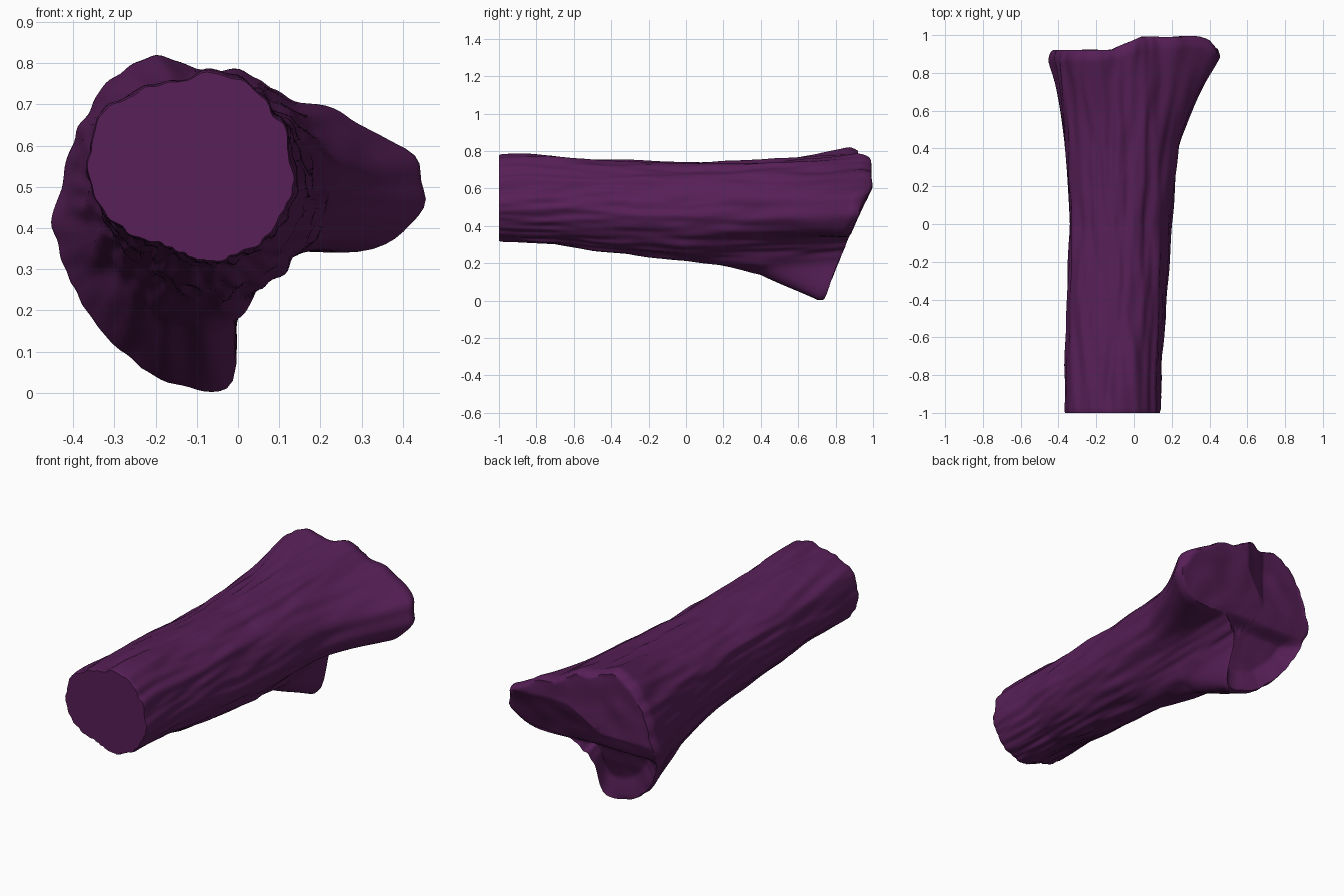
import bpy, bmesh, math
from mathutils import Vector, noise

if "Cube" in bpy.data.objects:
    bpy.data.objects.remove(bpy.data.objects["Cube"])

CX, CZ = -0.1, 0.47          # axis the outlines are measured around
N, M, RINGS = 160, 120, 28   # points around, sections along, end-face rings

# Cross-section outlines (x, z) along the trunk
CUT = [(-.375, .55), (-.345, .68), (-.25, .735), (-.12, .765), (-.07, .785), (0, .765), (.07, .71),
       (.12, .63), (.14, .52), (.125, .45), (.07, .375), (0, .33), (-.05, .31), (-.1, .32),
       (-.2, .36), (-.27, .39), (-.345, .46)]
MID = [(-.34, .5), (-.33, .63), (-.25, .7), (-.1, .74), (.02, .72), (.12, .66), (.18, .57),
       (.2, .48), (.18, .38), (.12, .3), (.05, .25), (-.05, .215), (-.15, .24), (-.25, .32), (-.32, .41)]
NECK = [(-.365, .5), (-.35, .63), (-.25, .72), (-.1, .75), (.05, .73), (.16, .66), (.23, .56),
        (.24, .46), (.2, .37), (.12, .32), (.05, .25), (0, .17), (-.07, .14), (-.18, .17),
        (-.27, .25), (-.34, .37)]
FLARE = [(.455, .45), (.41, .385), (.3, .34), (.2, .345), (.09, .335), (.02, .27), (-.01, .2), (0, .11),
         (-.005, .02), (-.06, -.005), (-.14, .01), (-.25, .07), (-.35, .17), (-.42, .3), (-.455, .4),
         (-.43, .52), (-.40, .64), (-.33, .73), (-.27, .79), (-.2, .825), (-.12, .80), (-.05, .78),
         (0, .795), (.07, .75), (.15, .7), (.22, .7), (.3, .65), (.38, .61), (.44, .57)]


def radii(pts):
    """Radius of a closed outline at N even angles, lightly smoothed."""
    out = []
    for i in range(N):
        a = 2 * math.pi * i / N
        d = Vector((math.cos(a), math.sin(a)))
        best = 0.0
        for p, q in zip(pts, pts[1:] + pts[:1]):
            p, q = Vector(p) - Vector((CX, CZ)), Vector(q) - Vector((CX, CZ))
            e = q - p
            den = d.x * e.y - d.y * e.x
            if abs(den) < 1e-9:
                continue
            r = (p.x * e.y - p.y * e.x) / den
            s = (p.x * d.y - p.y * d.x) / den
            if r > 0 and -1e-6 <= s <= 1 + 1e-6:
                best = max(best, r)
        out.append(best)
    for _ in range(2):
        out = [(out[i - 1] + 2 * out[i] + out[(i + 1) % N]) / 4 for i in range(N)]
    return out


def mix(a, b, t):
    return [p + (q - p) * t for p, q in zip(a, b)]


cut, mid = radii(CUT), radii(MID)
KEYS = [(-1.0, cut), (-0.7, mix(cut, mid, 0.12)), (-0.5, mix(cut, mid, 0.5)),
        (0.0, mid), (0.4, radii(NECK)), (1.0, radii(FLARE))]


def radius(i, u):
    """Outline radius at u, from -1 (cut) to 1 (flared end)."""
    up = math.sin(2 * math.pi * i / N)
    for (u0, r0), (u1, r1) in zip(KEYS, KEYS[1:]):
        if u <= u1 + 1e-9:
            t = (u - u0) / (u1 - u0)
            lip = 0.0
            if u1 == 1.0:                      # flare opens, then rounds over at the rim
                lip = 0.022 * max((t - 0.88) / 0.12, 0) ** 2 * (0.6 + 0.4 * up)
                t = min(t / 0.92, 1) ** (1.3 + 0.3 * min(up, 0))
            return r0[i] + (r1[i] - r0[i]) * t - lip


def end_y(x, z):
    """Where the broken end lies."""
    if z < 0.36:
        return 0.735 + 0.145 * max(z, 0) / 0.36
    upper = 0.92 + 0.07 * min(max((x + 0.12) / 0.16, 0), 1)
    upper -= 0.06 * min(max((x - 0.38) / 0.07, 0), 1)
    return min(0.88 + 0.11 * (z - 0.36) / 0.24, upper)


def bark(i, y):
    a = 2 * math.pi * i / N
    c, s = math.cos(a), math.sin(a)
    return (0.009 * noise.noise(Vector((c * 4, y * 2.2, s * 4)))
            + 0.012 * noise.noise(Vector((c * 7 + 7, y * 4, s * 7))))


bm = bmesh.new()


def ring(fn):
    return [bm.verts.new(fn(i, math.cos(2 * math.pi * i / N), math.sin(2 * math.pi * i / N)))
            for i in range(N)]


def bridge(a, b):
    for i in range(N):
        j = (i + 1) % N
        bm.faces.new((a[i], a[j], b[j], b[i]))


# Trunk wall: sections stretch so the last one lands on the broken rim
rim_y = [end_y(CX + r * math.cos(2 * math.pi * i / N), CZ + r * math.sin(2 * math.pi * i / N))
         for i, r in enumerate(KEYS[-1][1])]
for _ in range(2):
    rim_y = [(rim_y[i - 1] + 2 * rim_y[i] + rim_y[(i + 1) % N]) / 4 for i in range(N)]


def wall_point(k):
    u = -1 + 2 * k / M

    def fn(i, c, s):
        y = u if u < 0.4 else 0.4 + (u - 0.4) / 0.6 * (rim_y[i] - 0.4)
        r = radius(i, u) + bark(i, y)
        if k == 0:
            r -= 0.004
        return (CX + r * c, y, max(CZ + r * s, 0))
    return fn


rows = [ring(wall_point(k)) for k in range(M + 1)]
for a, b in zip(rows, rows[1:]):
    bridge(a, b)
bm.faces.new(rows[0][::-1])

# Broken end face: flat above, scooped out below the ledge
prev = rows[-1]
rim = [v.co.copy() for v in prev]
for k in range(1, RINGS):
    f = 1 - k / RINGS

    def cap(i, c, s):
        x, z = CX + (rim[i].x - CX) * f, CZ + (rim[i].z - CZ) * f
        y = end_y(x, z)
        if z < 0.36:
            y -= 0.06 * min((1 - f) / 0.25, 1) * min((0.36 - z) / 0.03, 1)
        return (x, y + 0.008 * noise.noise(Vector((x * 9, 3, z * 9))), z)
    cur = ring(cap)
    bridge(prev, cur)
    prev = cur
bm.faces.new(prev)

bmesh.ops.recalc_face_normals(bm, faces=bm.faces)
mesh = bpy.data.meshes.new("broken_log")
bm.to_mesh(mesh)
bm.free()
log = bpy.data.objects.new("broken_log", mesh)
bpy.context.collection.objects.link(log)

# Dark purple surface, smooth with sharp broken edges
mat = bpy.data.materials.new("dark_purple")
mat.diffuse_color = (0.095, 0.014, 0.095, 1)
mat.use_nodes = True
mat.node_tree.nodes["Principled BSDF"].inputs["Base Color"].default_value = mat.diffuse_color
mesh.materials.append(mat)
bpy.context.view_layer.objects.active = log
log.select_set(True)
bpy.ops.object.shade_smooth_by_angle(angle=math.radians(60))
